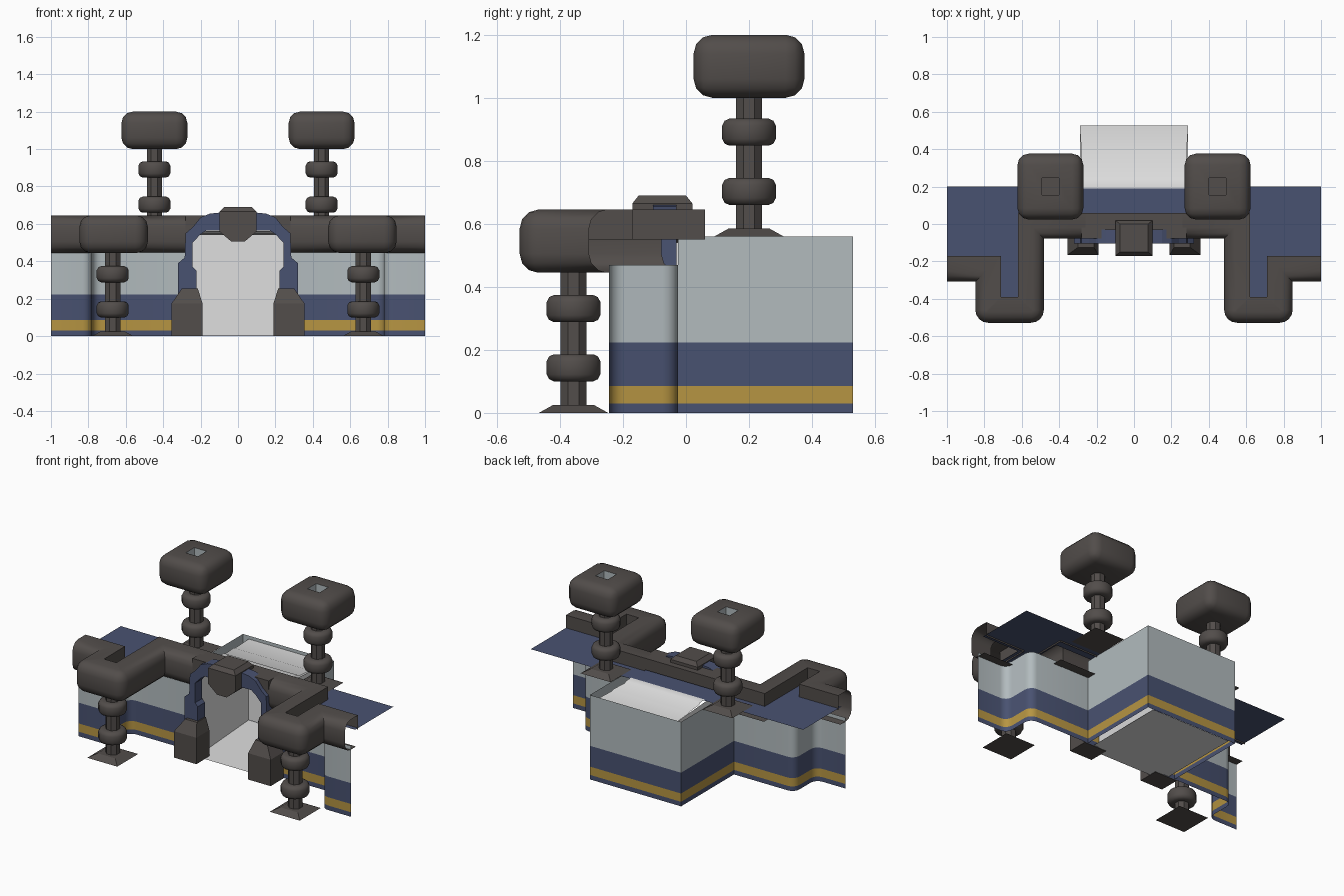
import bpy, bmesh, math
from mathutils import Vector

if "Cube" in bpy.data.objects:
    bpy.data.objects.remove(bpy.data.objects["Cube"])


def material(name, rgb):
    m = bpy.data.materials.new(name)
    m.diffuse_color = (*rgb, 1)
    m.use_nodes = True
    m.node_tree.nodes["Principled BSDF"].inputs["Base Color"].default_value = m.diffuse_color
    return m


DARK = material("dark stone", (0.084, 0.074, 0.069))
BLUE = material("navy blue", (0.066, 0.084, 0.165))
GOLD = material("gold stripe", (0.47, 0.30, 0.055))
GREY = material("cool grey", (0.445, 0.497, 0.515))
PALE = material("pale interior", (0.74, 0.74, 0.74))


def finish(name, bm, mats, smooth=True):
    bmesh.ops.remove_doubles(bm, verts=bm.verts, dist=0.0002)
    bmesh.ops.recalc_face_normals(bm, faces=bm.faces)
    me = bpy.data.meshes.new(name)
    bm.to_mesh(me)
    bm.free()
    for m in mats:
        me.materials.append(m)
    ob = bpy.data.objects.new(name, me)
    bpy.context.collection.objects.link(ob)
    if smooth:
        bpy.context.view_layer.objects.active = ob
        ob.select_set(True)
        bpy.ops.object.shade_smooth_by_angle(angle=math.radians(40))
        ob.select_set(False)
    return ob


def route(pts, d, radius):
    """Offset an axis-aligned path to its left by d, filleting corner i by radius(i)."""
    P = [Vector(p) for p in pts]
    dirs = [(b - a).normalized() for a, b in zip(P, P[1:])]
    left = lambda v: Vector((-v.y, v.x))
    out = [P[0] + left(dirs[0]) * d]
    for i in range(1, len(P) - 1):
        d1, d2 = dirs[i - 1], dirs[i]
        corner = P[i] + (left(d1) + left(d2)) * d
        r = radius(i)
        c = corner + (d2 - d1) * r
        for k in range(5):
            a = k * math.pi / 8
            out.append(c + (d1 * math.sin(a) - d2 * math.cos(a)) * r)
    out.append(P[-1] + left(dirs[-1]) * d)
    return out


def loft(name, rows, mats, row_mat=None):
    """Skin rows of 3D points; row_mat gives the material of each strip."""
    bm = bmesh.new()
    vs = [[bm.verts.new(p) for p in row] for row in rows]
    for j in range(len(vs) - 1):
        for i in range(len(vs[j]) - 1):
            f = bm.faces.new((vs[j][i], vs[j][i + 1], vs[j + 1][i + 1], vs[j + 1][i]))
            f.material_index = row_mat[j] if row_mat else 0
    return finish(name, bm, mats)


def lathe(name, x, y, profile, sides):
    """Revolve (radius, z) points about the vertical through x, y."""
    turns = [2 * math.pi * (k + 0.5) / sides for k in range(sides + 1)]
    return loft(name, [[(x + r * math.cos(a), y + r * math.sin(a), z) for a in turns]
                       for r, z in profile], [DARK])


def box(name, lo, hi, mat, bevel=0, hole=0):
    """Box from lo to hi, with optional rounded edges and a square pit in the top."""
    bm = bmesh.new()
    bmesh.ops.create_cube(bm, size=1)
    for v in bm.verts:
        v.co = Vector([(lo[k] + hi[k]) / 2 + v.co[k] * (hi[k] - lo[k]) for k in range(3)])
    if bevel:
        bmesh.ops.bevel(bm, geom=bm.edges[:], offset=bevel, segments=3, profile=0.5, affect='EDGES')
    if hole:
        top = max(bm.faces, key=lambda f: f.calc_center_median().z)
        half = (hi[0] - lo[0]) / 2 - bevel
        bmesh.ops.inset_individual(bm, faces=[top], thickness=half - hole, use_even_offset=True)
        f = bmesh.ops.extrude_discrete_faces(bm, faces=[top])["faces"][0]
        bmesh.ops.translate(bm, verts=f.verts[:], vec=(0, 0, -0.12))
        for e in f.edges:
            for g in e.link_faces:
                g.material_index = 0 if g == f else 1
    return finish(name, bm, [mat, GREY] if hole else [mat])


def frustum(name, base, top, z0, z1, mat):
    """Tapered block between two (x0, x1, y0, y1) rectangles."""
    bm = bmesh.new()
    loops = []
    for (x0, x1, y0, y1), z in ((base, z0), (top, z1)):
        loops.append([bm.verts.new(p) for p in ((x0, y0, z), (x1, y0, z), (x1, y1, z), (x0, y1, z))])
    bm.faces.new(loops[0])
    bm.faces.new(loops[1])
    for i in range(4):
        j = (i + 1) % 4
        bm.faces.new((loops[0][i], loops[0][j], loops[1][j], loops[1][i]))
    return finish(name, bm, [mat], False)


def prism(name, outline, y0, y1, mat):
    """Extrude an x-z outline from y0 to y1."""
    bm = bmesh.new()
    f = bm.faces.new([bm.verts.new((x, y0, z)) for x, z in outline])
    g = bmesh.ops.extrude_face_region(bm, geom=[f])["geom"]
    bmesh.ops.translate(bm, verts=[v for v in g if isinstance(v, bmesh.types.BMVert)], vec=(0, y1 - y0, 0))
    return finish(name, bm, [mat], False)


# Striped wall with the projecting alcove
def striped(name, line, top):
    loft(name, [[(x, y, z) for x, y in line] for z in (0, 0.03, 0.085, 0.223, top)],
         [BLUE, GOLD, GREY], [0, 1, 0, 2])


corner_path = [(1, -0.245), (0.78, -0.245), (0.78, -0.025), (0.335, -0.025)]
for s, side in ((1, "right"), (-1, "left")):
    line = route(corner_path, 0, lambda i: 0.05)
    striped(side + "_wall", [(s * p.x, p.y) for p in line], 0.47)
    striped(side + "_alcove_wall", [(s * 0.25, -0.025), (s * 0.335, -0.025), (s * 0.335, 0.53)], 0.56)
striped("alcove_back_wall", [(-0.335, 0.53), (0.335, 0.53)], 0.56)

# Pale passage inside the alcove: floor, tapered lining and stepped ceiling
loft("passage_floor", [[(-0.29, y, 0.002), (0.29, y, 0.002)] for y in (-0.08, 0.526)], [PALE])
plan = [(-0.25, -0.03), (-0.29, 0.526), (0.29, 0.526), (0.25, -0.03)]
loft("passage_lining", [[(x, y, z) for x, y in plan] for z in (0.003, 0.54)], [PALE])
steps = [(0.19, 0.27, 0.562), (0.24, 0.272, 0.56), (0.255, 0.273, 0.55), (0.355, 0.28, 0.549),
         (0.375, 0.281, 0.542), (0.526, 0.29, 0.54)]
loft("passage_ceiling", [[(-w, y, z), (w, y, z)] for y, w, z in steps], [PALE])

# Flat blue roof, stepping forward behind the cornice and into the front towers
loft("roof", [[(-1, y, 0.56), (1, y, 0.56)] for y in (0.0, 0.2)], [BLUE])
for s in (1, -1):
    loft("roof_side", [[(s * 0.6, y, 0.56), (s, y, 0.56)] for y in (-0.2, 0.0)], [BLUE])
    loft("roof_tab", [[(s * 0.6, y, 0.56), (s * 0.73, y, 0.56)] for y in (-0.42, -0.2)], [BLUE])

# Rounded cornice following the wall and wrapping the front towers
path = [(1, -0.17), (0.71, -0.17), (0.71, -0.39), (0.62, -0.39), (0.62, 0.06), (0.26, 0.06)]
section = [(0, 0.55), (0, 0.645), (0.08, 0.645), (0.108, 0.637), (0.13, 0.615), (0.138, 0.585),
           (0.138, 0.505), (0.13, 0.475), (0.108, 0.453), (0.08, 0.445), (0.02, 0.445)]
for s in (1, -1):
    rows = []
    for d, z in section:
        rows.append([(s * p.x, p.y, z) for p in
                     route(path, d, lambda i: max(0, d - 0.07) if i in (2, 3) else 0)])
    loft("cornice", rows, [DARK])
box("door_lintel", (-0.28, -0.078, 0.568), (0.28, 0.06, 0.645), DARK)


# Columns: tapered foot, octagonal shaft and two rounded rings
def column(name, x, y, z, height):
    frustum(name + "_foot", (x - .11, x + .11, y - .11, y + .11),
            (x - .065, x + .065, y - .065, y + .065), z, z + 0.025, DARK)
    lathe(name + "_shaft", x, y, [(0.044, z + 0.02), (0.044, z + height)], 8)
    ring = [(0.04, 0), (0.064, 0), (0.079, 0.007), (0.087, 0.022),
            (0.087, 0.064), (0.079, 0.079), (0.064, 0.086), (0.04, 0.086)]
    for h in (0.1, 0.288):
        lathe(name + "_ring", x, y, [(r, z + h + t) for r, t in ring], 16)


for s in (1, -1):
    column("front_column", s * 0.67, -0.357, 0, 0.5)
    column("roof_column", s * 0.447, 0.2, 0.56, 0.46)
    box("column_cap", (s * 0.447 - .176, 0.024, 1.0), (s * 0.447 + .176, 0.376, 1.2), DARK, 0.06, hole=0.045)

# Doorway: stone posts, blue arch and keystone
for s in (1, -1):
    xs = sorted((s * 0.19, s * 0.355))
    xt = sorted((s * 0.215, s * 0.30))
    box("door_post", (xs[0], -0.165, 0), (xs[1], -0.03, 0.175), DARK)
    frustum("door_post_top", (*xs, -0.165, -0.03), (*xt, -0.125, -0.03), 0.175, 0.255, DARK)
    arch = [(0.32, 0.2), (0.32, 0.39), (0.285, 0.42), (0.28, 0.55), (0.24, 0.585), (0.2, 0.635),
            (0.15, 0.655), (0.05, 0.665), (0.05, 0.565), (0.17, 0.565), (0.2, 0.545), (0.242, 0.5),
            (0.242, 0.37), (0.222, 0.35), (0.222, 0.2)]
    prism("door_arch", [(s * x, z) for x, z in arch], -0.105, -0.03, BLUE)
key = [(-0.1, 0.56), (-0.035, 0.505), (0.035, 0.505), (0.1, 0.56), (0.1, 0.665), (-0.1, 0.665)]
prism("keystone", key, -0.17, 0.02, DARK)
frustum("keystone_top", (-0.1, 0.1, -0.17, 0.02), (-0.075, 0.075, -0.15, 0.0), 0.665, 0.69, DARK)
